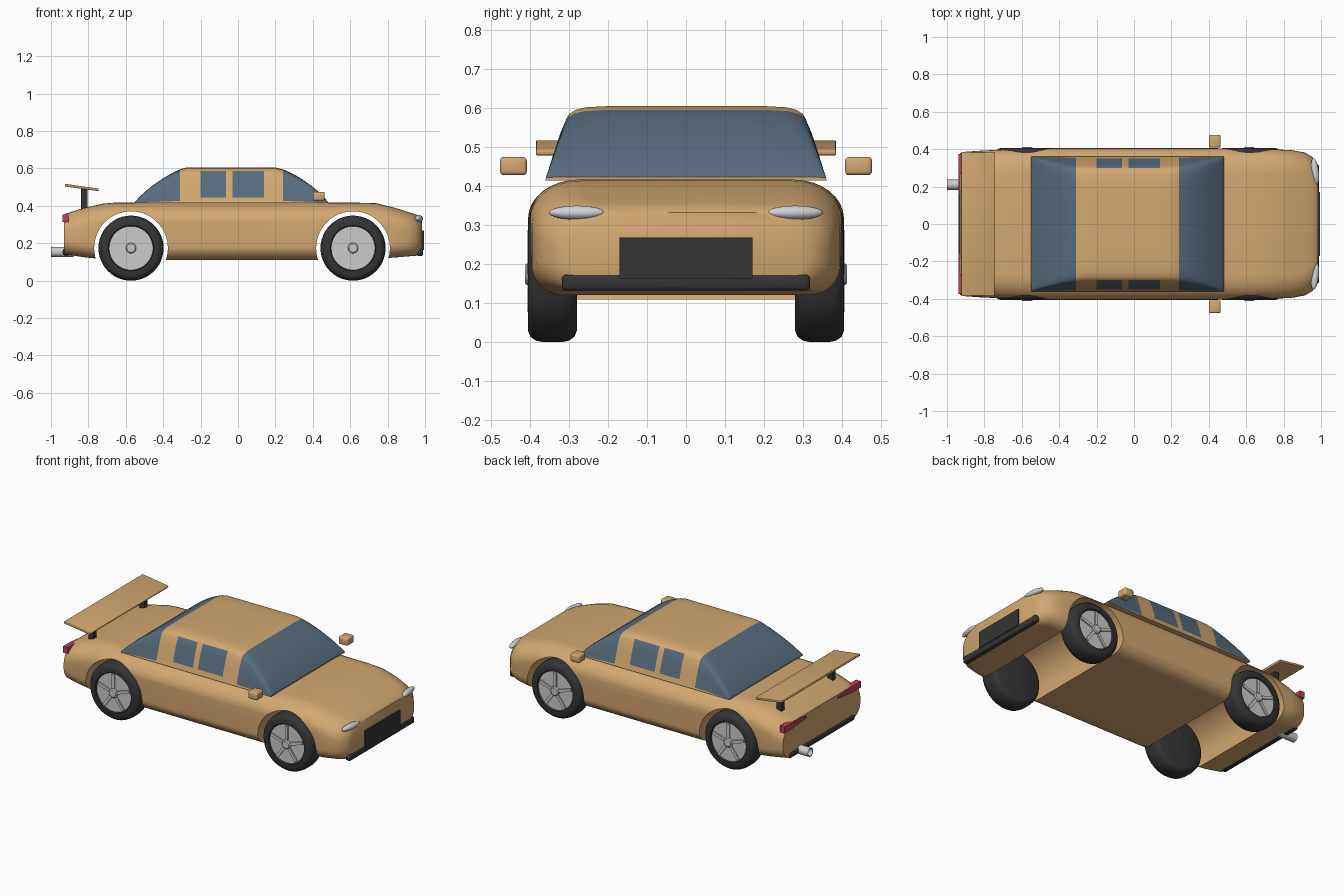
import bpy, bmesh, math
from mathutils import Matrix, Vector

if "Cube" in bpy.data.objects:
    bpy.data.objects.remove(bpy.data.objects["Cube"])


def mat(name, r, g, b):
    m = bpy.data.materials.new(name)
    m.diffuse_color = (r, g, b, 1)
    m.use_nodes = True
    m.node_tree.nodes["Principled BSDF"].inputs["Base Color"].default_value = m.diffuse_color
    return m


TAN = mat("tan paint", 0.65, 0.39, 0.165)
GLASS = mat("blue grey glass", 0.095, 0.15, 0.205)
DARK = mat("black rubber", 0.035, 0.035, 0.035)
RIM = mat("light grey metal", 0.6, 0.6, 0.6)
LAMP = mat("lamp white", 0.62, 0.65, 0.68)
RED = mat("tail red", 0.52, 0.05, 0.11)


def finish(name, bm, mats, angle=35):
    bmesh.ops.recalc_face_normals(bm, faces=bm.faces)
    me = bpy.data.meshes.new(name)
    bm.to_mesh(me)
    bm.free()
    for m in mats:
        me.materials.append(m)
    ob = bpy.data.objects.new(name, me)
    bpy.context.collection.objects.link(ob)
    smooth(ob, angle)
    return ob


def smooth(ob, angle):
    ob.data.shade_smooth()
    ob.data.set_sharp_from_angle(angle=math.radians(angle))


def loft(bm, rings, closed):
    """Skin a list of equal point rings; cap both ends."""
    vs = [[bm.verts.new(p) for p in r] for r in rings]
    n = len(vs[0])
    for a, b in zip(vs, vs[1:]):
        for i in range(n if closed else n - 1):
            j = (i + 1) % n
            bm.faces.new((a[i], a[j], b[j], b[i]))
    bm.faces.new(vs[0])
    bm.faces.new(vs[-1])


def box(name, lo, hi, m, bevel=0.0, tilt=0.0):
    lo, hi = Vector(lo), Vector(hi)
    bm = bmesh.new()
    bmesh.ops.create_cube(bm, size=1)
    bmesh.ops.scale(bm, vec=hi - lo, verts=bm.verts)
    if bevel:
        bmesh.ops.bevel(bm, geom=bm.edges[:], offset=bevel, segments=3,
                        affect='EDGES', profile=0.5)
    bmesh.ops.transform(bm, verts=bm.verts, matrix=Matrix.Translation((lo + hi) / 2)
                        @ Matrix.Rotation(tilt, 4, 'Y'))
    return finish(name, bm, [m])


def lathe(name, profile, centre, side, m, steps=48):
    """Revolve (offset, radius) points about a y-parallel axis."""
    bm = bmesh.new()
    rings = []
    for off, r in profile:
        rings.append([(centre[0] + r * math.cos(t), centre[1] + side * off,
                       centre[2] + r * math.sin(t))
                      for t in (2 * math.pi * k / steps for k in range(steps))])
    loft(bm, rings, True)
    return finish(name, bm, [m])


# Lower body: rounded cross-sections along the length
def body_ring(x, hw, zb, zt):
    half = []
    for k in range(9):                         # lower corner
        t = math.pi / 2 * k / 8
        half.append((hw - 0.08 + 0.08 * math.sin(t), zb + 0.075 - 0.075 * math.cos(t)))
    for k in range(9):                         # upper corner
        t = math.pi / 2 * k / 8
        half.append((hw - 0.13 + 0.13 * math.cos(t), zt - 0.1 + 0.1 * math.sin(t)))
    return [(x, y, z) for y, z in half] + [(x, -y, z) for y, z in reversed(half)]


SECTIONS = [(-0.93, 0.378, 0.145, 0.352), (-0.92, 0.385, 0.14, 0.359),
            (-0.82, 0.392, 0.125, 0.39), (-0.72, 0.397, 0.115, 0.412),
            (-0.66, 0.401, 0.111, 0.417), (-0.5, 0.405, 0.11, 0.417),
            (0.45, 0.405, 0.11, 0.417), (0.64, 0.403, 0.112, 0.417),
            (0.74, 0.40, 0.116, 0.414), (0.84, 0.395, 0.124, 0.389),
            (0.91, 0.383, 0.13, 0.367), (0.95, 0.362, 0.133, 0.354),
            (0.975, 0.33, 0.137, 0.342), (0.985, 0.30, 0.14, 0.333)]
bm = bmesh.new()
loft(bm, [body_ring(*s) for s in SECTIONS], True)
body = finish("body", bm, [TAN])

# Wheel arches cut right through the body
AXLES = {"rear": -0.572, "front": 0.615}
cutters = []
for end, ax in AXLES.items():
    c = lathe(end + "_arch_cutter", [(-0.6, 0.197), (0.6, 0.197)], (ax, 0, 0.174), 1, TAN, 64)
    c.hide_render = True
    mod = body.modifiers.new("arch", 'BOOLEAN')
    mod.operation, mod.object, mod.solver = 'DIFFERENCE', c, 'EXACT'
    cutters.append(c)
cut = bpy.data.meshes.new_from_object(body.evaluated_get(bpy.context.evaluated_depsgraph_get()))
body.modifiers.clear()
body.data = cut
smooth(body, 35)
for c in cutters:
    bpy.data.objects.remove(c)

# Cabin: sloping sides clipped by the roof line, glass chosen by position
ROOF = [(-0.55, 0.008), (-0.525, 0.035), (-0.49, 0.067), (-0.45, 0.098), (-0.40, 0.132),
        (-0.36, 0.156), (-0.31, 0.18), (-0.275, 0.19), (-0.2, 0.19), (-0.065, 0.19),
        (-0.03, 0.19), (0.14, 0.19), (0.2, 0.19), (0.24, 0.18), (0.29, 0.158),
        (0.34, 0.13), (0.39, 0.094), (0.43, 0.061), (0.46, 0.032), (0.48, 0.008)]
PROFILE = [(0, 0), (0.06, 0), (0.158, 0), (0.4, -0.003), (0.65, -0.003), (0.84, 0),
           (0.895, 0.003), (0.95, 0.015), (0.985, 0.04), (1.0, 0.09), (1.0, 0.2)]


def cabin_ring(x, h):
    half = [(0.36 - 0.34 * f * h - inset * (0.4 + 0.6 * h / 0.19), 0.415 + f * h)
            for f, inset in PROFILE]
    return [(x, y, z) for y, z in half] + [(x, -y, z) for y, z in reversed(half)]


bm = bmesh.new()
loft(bm, [cabin_ring(*r) for r in ROOF], True)
for f in bm.faces:
    c = f.calc_center_median()
    low = min(v.co.z for v in f.verts)
    screen = (c.x > 0.24 or c.x < -0.31) and low > 0.4155
    pane = (-0.2 < c.x < -0.065 or -0.03 < c.x < 0.14) and 0.444 < c.z < 0.585
    f.material_index = int(screen or (pane and abs(c.y) > 0.2))
finish("cabin", bm, [TAN, GLASS])

# Wheels: tyre, rim disc, spokes and hub
TYRE = [(0, 0.145), (0.006, 0.16), (0.02, 0.17), (0.04, 0.174), (0.085, 0.174),
        (0.105, 0.17), (0.119, 0.16), (0.125, 0.145), (0.125, 0.122), (0.113, 0.117)]
for end, ax in AXLES.items():
    for tag, s in (("left", 1), ("right", -1)):
        name = f"{end}_{tag}_"
        mid = (ax, 0.28 * s, 0.174)
        lathe(name + "tyre", TYRE, mid, s, DARK)
        lathe(name + "rim", [(0.1, 0.117), (0.118, 0.117), (0.118, 0.108)], mid, s, RIM)
        lathe(name + "hub", [(0.11, 0.028), (0.128, 0.028), (0.133, 0.022)], mid, s, RIM, 24)
        bm = bmesh.new()
        for k in range(5):
            part = bmesh.ops.create_cube(bm, size=1)["verts"]
            bmesh.ops.scale(bm, vec=(0.018, 0.012, 0.09), verts=part)
            bmesh.ops.translate(bm, vec=(0, 0, 0.068), verts=part)
            bmesh.ops.rotate(bm, verts=part, matrix=Matrix.Rotation(k * math.tau / 5, 3, 'Y'))
        bmesh.ops.translate(bm, vec=(ax, 0.4 * s, 0.174), verts=bm.verts)
        finish(name + "spokes", bm, [RIM])

# Paired parts: mirrors, headlights, tail lights, spoiler struts
for tag, s in (("left", 1), ("right", -1)):
    y0, y1 = sorted((0.408 * s, 0.477 * s))
    box(tag + "_mirror", (0.4, y0, 0.428), (0.463, y1, 0.475), TAN, 0.01)
    y0, y1 = sorted((0.235 * s, 0.265 * s))
    box(tag + "_spoiler_strut", (-0.84, y0, 0.375), (-0.805, y1, 0.494), DARK)

    bm = bmesh.new()
    bmesh.ops.create_uvsphere(bm, u_segments=24, v_segments=14, radius=1)
    bmesh.ops.transform(bm, verts=bm.verts, matrix=Matrix.Translation((0.968, 0.28 * s, 0.332))
                        @ Matrix.Rotation(0.12 * s, 4, 'Z')
                        @ Matrix.Diagonal((0.02, 0.072, 0.018, 1)))
    finish(tag + "_headlight", bm, [LAMP], 60)

    bm = bmesh.new()
    loft(bm, [[(x, y * s, 0.335 + z * h) for x, z in ((-0.937, -1), (-0.905, -1),
                                                      (-0.905, 1), (-0.937, 1))]
              for y, h in ((0.155, 0.005), (0.3, 0.02), (0.373, 0.02))], True)
    finish(tag + "_tail_light", bm, [RED])

# Spoiler wing, bumpers and grille
box("spoiler_wing", (-0.925, -0.385, 0.491), (-0.745, 0.385, 0.505), TAN, 0.004, math.radians(8))
box("front_bumper", (0.955, -0.318, 0.132), (0.99, 0.318, 0.173), DARK, 0.011)
box("rear_bumper", (-0.937, -0.318, 0.135), (-0.9, 0.318, 0.17), DARK, 0.011)
box("grille", (0.97, -0.17, 0.163), (0.994, 0.17, 0.268), DARK)

# Exhaust: hollow pipe at the rear
bm = bmesh.new()
loft(bm, [[(x, 0.21 + r * math.cos(k * math.tau / 24), 0.153 + r * math.sin(k * math.tau / 24))
           for k in range(24)]
          for x, r in ((-0.88, 0.027), (-1.0, 0.027), (-1.0, 0.022), (-0.95, 0.022))], True)
finish("exhaust_pipe", bm, [RIM])
